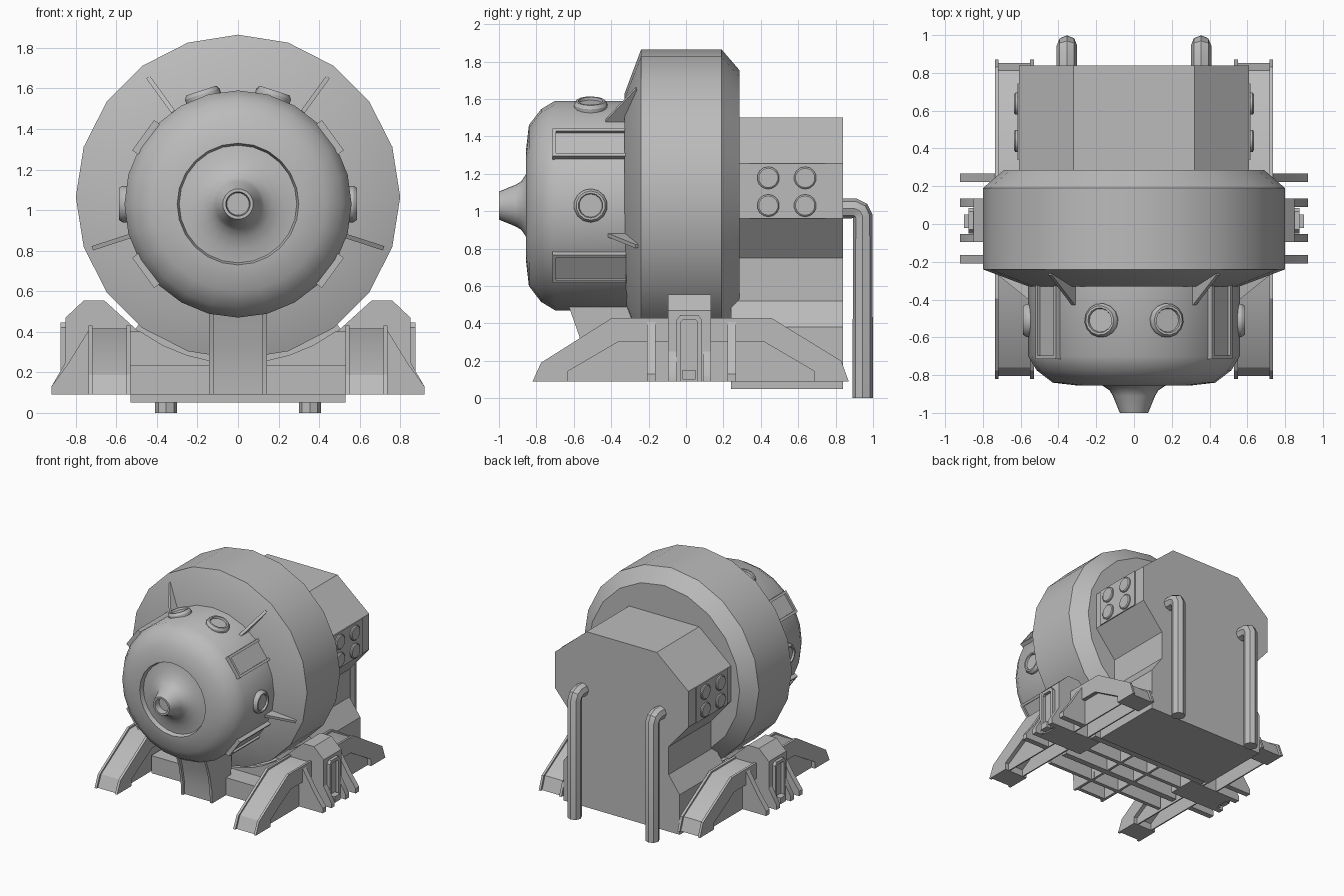
import bpy, bmesh, math
from mathutils import Vector, Matrix

if "Cube" in bpy.data.objects:
    bpy.data.objects.remove(bpy.data.objects["Cube"])

grey = bpy.data.materials.new("machine grey")
grey.diffuse_color = (0.5, 0.5, 0.5, 1)
grey.use_nodes = True
grey.node_tree.nodes["Principled BSDF"].inputs["Base Color"].default_value = grey.diffuse_color
RING_Z, CAP_Z = 1.065, 1.03


def finish(name, bm, matrix=None):
    bmesh.ops.recalc_face_normals(bm, faces=bm.faces)
    if matrix:
        bm.transform(matrix)
    me = bpy.data.meshes.new(name)
    bm.to_mesh(me)
    bm.free()
    ob = bpy.data.objects.new(name, me)
    bpy.context.collection.objects.link(ob)
    me.materials.append(grey)
    smooth(ob)
    return ob


def smooth(ob):
    bpy.ops.object.select_all(action='DESELECT')
    ob.select_set(True)
    bpy.context.view_layer.objects.active = ob
    bpy.ops.object.shade_smooth_by_angle(angle=math.radians(32))


def lathe(name, profile, segs, matrix):
    """Turn (y, radius) points around the local y axis, with capped ends."""
    bm = bmesh.new()
    rings = []
    for y, r in profile:
        rings.append([bm.verts.new((r * math.sin(2 * math.pi * i / segs), y,
                                    r * math.cos(2 * math.pi * i / segs))) for i in range(segs)])
    for a, b in zip(rings, rings[1:]):
        for i in range(segs):
            j = (i + 1) % segs
            bm.faces.new((a[i], a[j], b[j], b[i]))
    bm.faces.new(rings[0])
    bm.faces.new(rings[-1])
    return finish(name, bm, matrix)


def prism(name, pts, axis, a, b, matrix=None):
    """Extrude (y, z) points along x, or (x, z) points along y."""
    bm = bmesh.new()
    place = (lambda p, t: (t, p[0], p[1])) if axis == 'x' else (lambda p, t: (p[0], t, p[1]))
    lo = [bm.verts.new(place(p, a)) for p in pts]
    hi = [bm.verts.new(place(p, b)) for p in pts]
    bm.faces.new(lo)
    bm.faces.new(hi)
    for i in range(len(pts)):
        j = (i + 1) % len(pts)
        bm.faces.new((lo[i], lo[j], hi[j], hi[i]))
    return finish(name, bm, matrix)


def box(name, x0, x1, y0, y1, z0, z1, matrix=None):
    return prism(name, [(x0, z0), (x1, z0), (x1, z1), (x0, z1)], 'y', y0, y1, matrix)


def aim(origin, direction):
    """Map local +y to the given direction."""
    q = Vector((0, 1, 0)).rotation_difference(Vector(direction))
    return Matrix.Translation(origin) @ q.to_matrix().to_4x4()


def around(deg, z):
    """Local +z becomes the radial direction at an angle from +x in the front plane."""
    return Matrix.Translation((0, 0, z)) @ Matrix.Rotation(math.radians(90 - deg), 4, 'Y')


# Large drum ring
lathe("drum_ring", [(-.33, .56), (-.24, .80), (.19, .80), (.285, .69)], 20,
      Matrix.Translation((0, 0, RING_Z)))

# Front capsule with recessed dish and nozzle
lathe("front_capsule", [(-.25, .56), (-.70, .56), (-.775, .515), (-.84, .43), (-.855, .30),
                        (-.82, .29), (-.83, .22), (-.855, .168), (-.88, .13), (-.91, .112),
                        (-1.0, .075), (-1.0, .06), (-.95, .055)], 24,
      Matrix.Translation((0, 0, CAP_Z)))

# Raised window frames on the capsule
for deg in (36, -36, 144, 216):
    m = around(deg, CAP_Z)
    box("window_pane", -.085, .085, -.70, -.32, .50, .562, m)
    box("window_front_bar", -.09, .09, -.715, -.695, .50, .578, m)
    for s in (-1, 1):
        t = s * .082
        box("window_side_bar", t - .01, t + .01, -.71, -.32, .50, .578, m)

# Round portholes
for deg in (0, 72, 108, 180):
    a = math.radians(deg)
    lathe("porthole", [(.50, .09), (.57, .09), (.588, .078), (.588, .066), (.573, .062)], 14,
          aim((0, -.51, CAP_Z), (math.cos(a), 0, math.sin(a))))

# Triangular fins between the capsule and the ring
for deg in (54, 126, -18, 198):
    prism("fin", [(-.43, .53), (-.43, .545), (-.27, .755), (-.24, .74), (-.30, .53)],
          'x', -.011, .011, around(deg, 1.045))

# Rear housing
half = [(.32, 1.5), (.61, 1.255), (.61, .96), (.43, .75), (.43, .52), (.53, .38), (.53, .05)]
prism("rear_housing", half + [(-x, z) for x, z in reversed(half)], 'y', .24, .84)

for s in (-1, 1):
    def span(a, b):
        return sorted((s * a, s * b))

    # Side panel with four round lamps
    x0, x1 = span(.60, .618)
    box("side_panel", x0, x1, .34, .745, .96, 1.255)
    for y in (.44, .637):
        for z in (1.03, 1.178):
            lathe("panel_lamp", [(0, .06), (.018, .06), (.024, .052)], 14,
                  aim((s * .61, y, z), (s, 0, 0)))

    # Rear drain pipe
    cu = bpy.data.curves.new("rear_pipe", 'CURVE')
    cu.dimensions = '3D'
    cu.bevel_depth = .054
    cu.bevel_resolution = 2
    cu.use_fill_caps = True
    path = [(.80, 1.015), (.90, 1.015), (.931, 1.001), (.945, .97), (.945, 0)]
    sp = cu.splines.new('POLY')
    sp.points.add(len(path) - 1)
    for p, (y, z) in zip(sp.points, path):
        p.co = (s * .355, y, z, 1)
    pipe = bpy.data.objects.new("rear_pipe", cu)
    bpy.context.collection.objects.link(pipe)
    bpy.ops.object.select_all(action='DESELECT')
    pipe.select_set(True)
    bpy.context.view_layer.objects.active = pipe
    bpy.ops.object.convert(target='MESH')
    pipe.data.materials.clear()
    pipe.data.materials.append(grey)
    smooth(pipe)

    # Arched skid: channel, edge flanges and recessed webs
    outer = [(-.82, .09), (-.775, .19), (-.395, .43), (.455, .43), (.83, .20), (.87, .09)]
    inner = [(.685, .09), (.685, .145), (.42, .30), (-.365, .30), (-.63, .145), (-.63, .09)]
    shrunk = [(y * .98, .09 + (z - .09) * .96) for y, z in outer]
    prism("skid_channel", shrunk + inner, 'x', *span(.545, .725))
    for a, b in ((.53, .55), (.718, .737)):
        prism("skid_flange", outer + inner, 'x', *span(a, b))
    for a, b in ((.56, .57), (.695, .705)):
        prism("skid_web", inner, 'x', *span(a, b))

    # Outrigger gussets
    gusset = [(.70, .09), (.92, .09), (.92, .13), (.84, .24), (.735, .41), (.70, .41)]
    for y in (-.208, .222):
        prism("outrigger_gusset", [(s * x, z) for x, z in gusset], 'y', y, y + .045)

    # Central saddle bracket with ribs and a slotted frame
    body = [(.45, .09), (.85, .09), (.85, .47), (.76, .555), (.66, .555), (.455, .37)]
    prism("saddle_bracket", [(s * x, z) for x, z in body], 'y', -.096, .134)
    rib = [(.80, .09), (.92, .09), (.92, .13), (.85, .25), (.80, .25)]
    for y in (-.096, .09):
        prism("bracket_rib", [(s * x, z) for x, z in rib], 'y', y, y + .044)
    frame = [(-.05, .09), (-.05, .42), (-.03, .445), (.065, .445), (.085, .42), (.085, .09),
             (.062, .09), (.062, .41), (.05, .42), (-.015, .42), (-.027, .41), (-.027, .09)]
    prism("bracket_slot_frame", frame, 'x', *span(.84, .875))
    x0, x1 = span(.84, .90)
    box("bracket_step", x0, x1, -.02, .05, .10, .15)

    # Ribs of the front support
    foot = [(-.63, .50), (-.57, .33), (-.545, .20), (-.54, .09), (-.30, .09), (-.28, .50)]
    prism("front_support_rib", foot, 'x', *span(.122, .142))

# Front support plate between the ribs
prism("front_support", [(-.60, .50), (-.55, .33), (-.525, .20), (-.52, .09), (-.49, .09),
                        (-.49, .20), (-.51, .33), (-.54, .50)], 'x', -.13, .13)

# Saddle plates cradling the ring
arc = [(.82 * math.sin(math.radians(d)), RING_Z - .82 * math.cos(math.radians(d)))
       for d in range(36, -37, -9)]
for y in (-.20, .14):
    prism("cradle_plate", [(-.54, .09), (.54, .09), (.54, .40)] + arc + [(-.54, .40)],
          'y', y, y + .05)

# Cross deck and underside grid
box("cross_deck", -.54, .54, -.36, .26, .21, .235)
for y in (-.36, -.02):
    box("cross_beam", -.54, .54, y, y + .03, .09, .235)
for x in (-.14, .12):
    box("long_beam", x, x + .02, -.50, .26, .09, .22)
